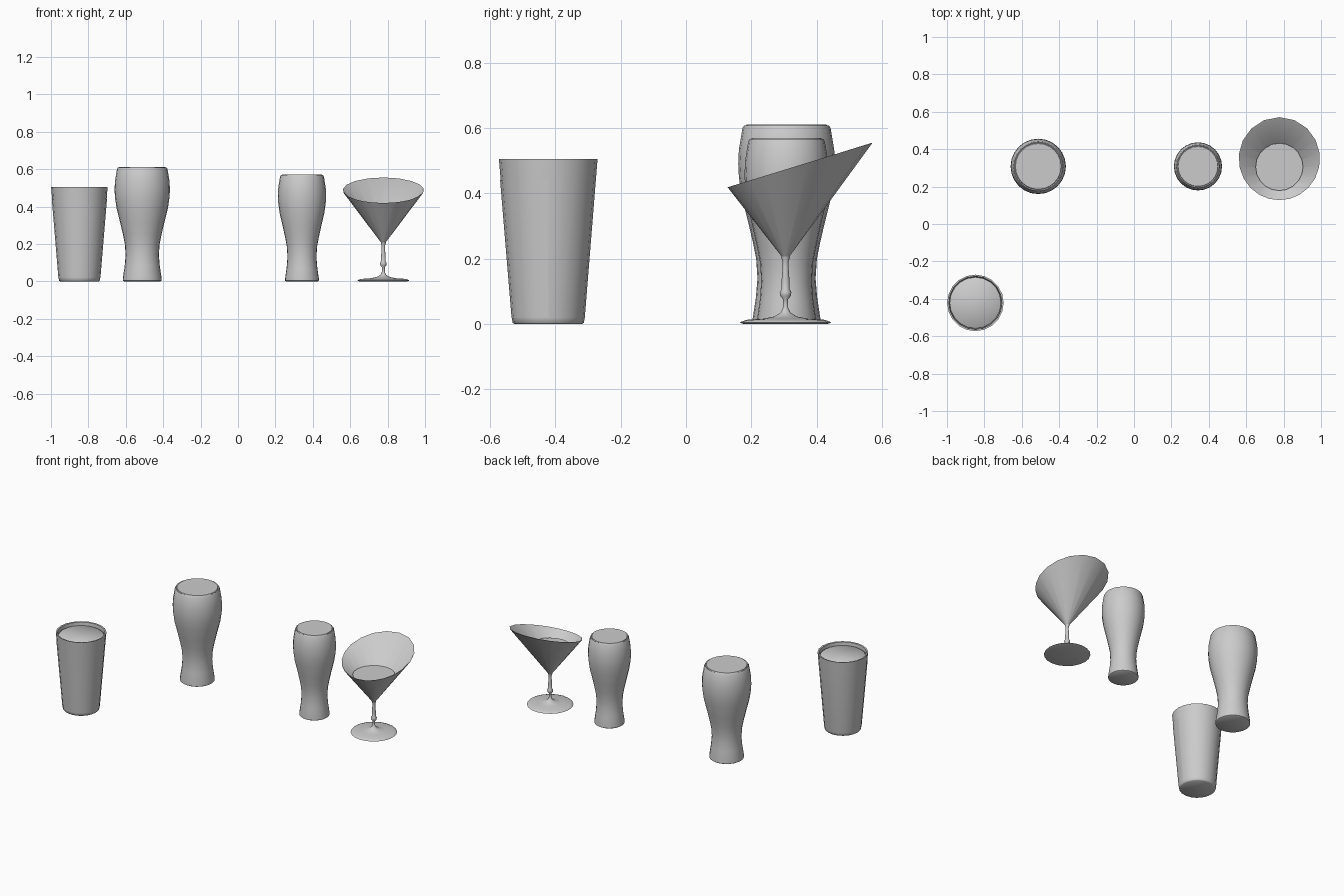
import bpy, bmesh, math

if "Cube" in bpy.data.objects:
    bpy.data.objects.remove(bpy.data.objects["Cube"])


def finish(name, bm, loc):
    mesh = bpy.data.meshes.new(name)
    bm.to_mesh(mesh)
    bm.free()
    ob = bpy.data.objects.new(name, mesh)
    ob.location = (loc[0], loc[1], 0)
    bpy.context.collection.objects.link(ob)
    bpy.ops.object.select_all(action='DESELECT')
    ob.select_set(True)
    bpy.context.view_layer.objects.active = ob
    bpy.ops.object.shade_smooth_by_angle(angle=math.radians(50))
    return ob


def lathe(name, profile, loc, sides=20, start=0.0, sweep=math.tau,
          cap_start=False, cap_end=False, fix=True):
    """Revolve (radius, z) points; a radius may be a function giving (r, z) per angle."""
    bm = bmesh.new()
    full = sweep > 6.28
    n = sides if full else sides + 1
    rings = []
    for p in profile:
        ring = []
        for i in range(n):
            a = start + sweep * i / sides
            r, z = p(a) if callable(p) else p
            ring.append(bm.verts.new((r * math.cos(a), r * math.sin(a), z)))
        rings.append(ring)
    for lo, hi in zip(rings, rings[1:]):
        for i in range(sides):
            j = (i + 1) % n
            bm.faces.new((lo[i], lo[j], hi[j], hi[i]))
    if cap_start:
        bm.faces.new(rings[0][::-1])
    if cap_end:
        bm.faces.new(rings[-1])
    if fix and cap_start and cap_end:
        bmesh.ops.recalc_face_normals(bm, faces=bm.faces)
    return finish(name, bm, loc)


# Straight tumbler: glass wall, drink, half wrap on the front
pint = (-0.848, -0.422)
lathe("tumbler_glass", [(0.104, 0), (0.109, 0.004), (0.112, 0.02), (0.151, 0.505),
                        (0.142, 0.503), (0.140, 0.48)], pint, cap_start=True)
lathe("tumbler_drink", [(0.100, 0.02), (0.106, 0.03), (0.138, 0.48), (0.132, 0.486)],
      pint, cap_start=True, cap_end=True)
lathe("tumbler_wrap", [(0.1125, 0.02), (0.1475, 0.44)], pint,
      sides=10, start=math.pi, sweep=math.pi)

# Curved beer glasses: one profile, two sizes
beer = [(0.098, 0), (0.104, 0.004), (0.104, 0.015), (0.094, 0.08), (0.089, 0.14),
        (0.093, 0.20), (0.103, 0.25), (0.117, 0.31), (0.137, 0.39), (0.146, 0.45),
        (0.148, 0.49), (0.146, 0.535), (0.135, 0.600), (0.130, 0.609)]
for label, loc, sr, sz in (("large", (-0.512, 0.308), 1.0, 1.0),
                           ("small", (0.342, 0.308), 0.87, 0.932)):
    wall = [(r * sr, z * sz) for r, z in beer]
    lathe(label + "_beer_glass", wall + [(0.124 * sr, 0.606 * sz)], loc, 24, cap_start=True)
    drink = [(r - 0.007, z) for r, z in wall[2:-1]]
    lathe(label + "_beer_drink", drink + [(0.122 * sr, 0.612 * sz)], loc, 24,
          cap_start=True, cap_end=True)

# Cocktail glass: foot and stem in one turned profile
cock = (0.777, 0.305)
lathe("cocktail_stem", [(0.128, 0), (0.139, 0.004), (0.136, 0.007), (0.120, 0.013),
                        (0.070, 0.016), (0.035, 0.023), (0.015, 0.035), (0.008, 0.05),
                        (0.008, 0.076), (0.016, 0.086), (0.018, 0.098), (0.012, 0.108),
                        (0.012, 0.135), (0.009, 0.175), (0.009, 0.19), (0.014, 0.207)],
      cock, cap_start=True, cap_end=True)


# Cone bowl with a slanted rim, rising to the back
def rim(a):
    r = 0.213 / (1 - 0.2 * math.sin(a))
    return r, 0.4735 + 0.307 * r * math.sin(a)


def inner_rim(a):
    r, z = rim(a)
    return r - 0.005, z - 0.001


lathe("cocktail_bowl", [(0.012, 0.207), rim, inner_rim, (0.008, 0.213)], cock)
lathe("cocktail_drink", [(0.006, 0.222), (0.127, 0.382)], cock,
      cap_start=True, cap_end=True)
